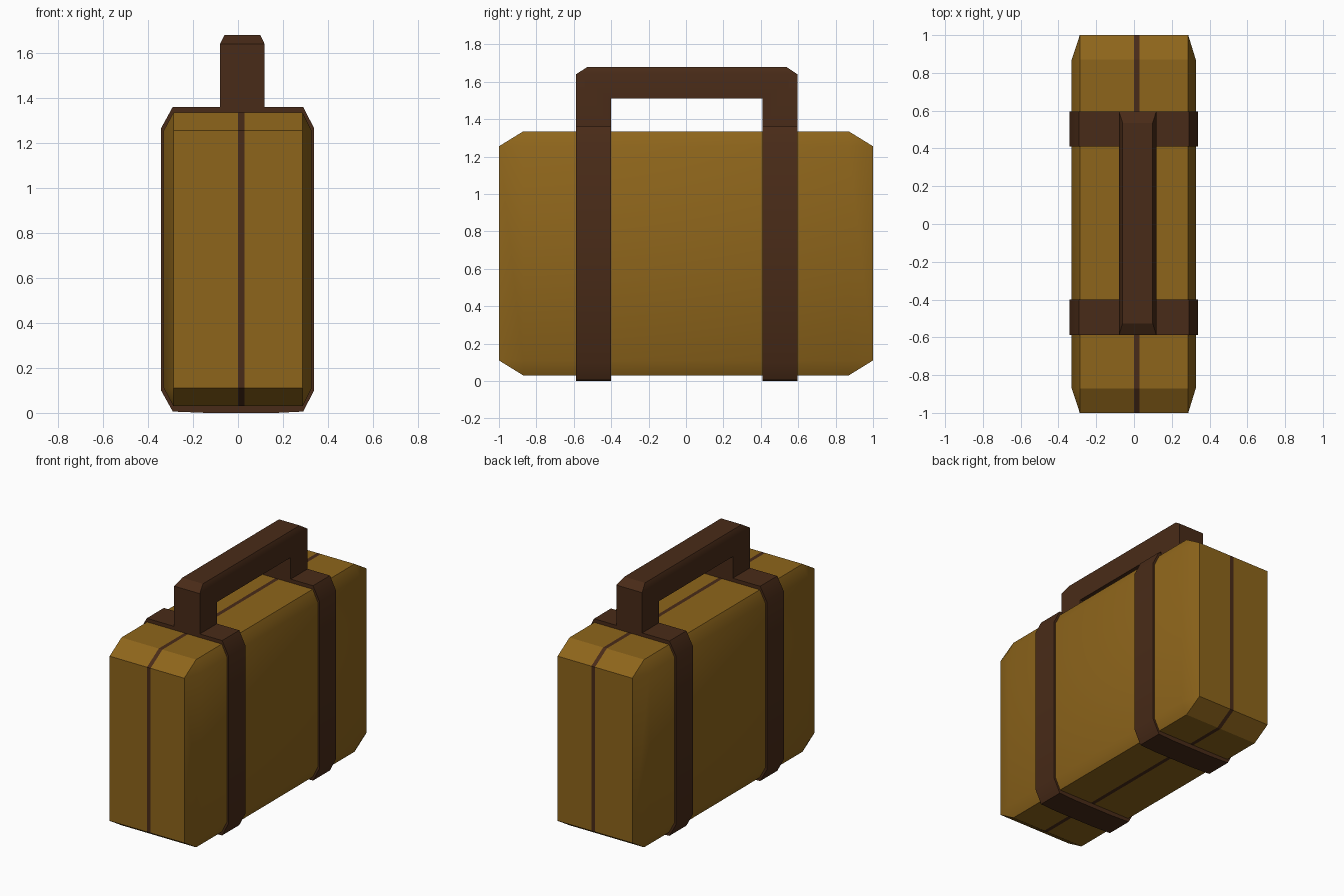
import bpy, bmesh, math

if "Cube" in bpy.data.objects:
    bpy.data.objects.remove(bpy.data.objects["Cube"])


def material(name, rgb):
    m = bpy.data.materials.new(name)
    m.diffuse_color = (*rgb, 1)
    m.use_nodes = True
    m.node_tree.nodes["Principled BSDF"].inputs["Base Color"].default_value = m.diffuse_color
    return m


tan = material("tan_leather", (0.27, 0.13, 0.011))
brown = material("brown_leather", (0.066, 0.024, 0.009))


def finish(name, bm, *mats):
    bmesh.ops.recalc_face_normals(bm, faces=bm.faces)
    mesh = bpy.data.meshes.new(name)
    bm.to_mesh(mesh)
    bm.free()
    for m in mats:
        mesh.materials.append(m)
    ob = bpy.data.objects.new(name, mesh)
    bpy.context.collection.objects.link(ob)
    bpy.ops.object.select_all(action='DESELECT')
    ob.select_set(True)
    bpy.context.view_layer.objects.active = ob
    bpy.ops.object.shade_smooth_by_angle(angle=math.radians(30))


def loft(bm, rings):
    """Skin a list of equal-length point rings, without caps."""
    rows = [[bm.verts.new(p) for p in r] for r in rings]
    for a, b in zip(rows, rows[1:]):
        for i in range(len(a)):
            j = (i + 1) % len(a)
            bm.faces.new((a[i], a[j], b[j], b[i]))
    return rows


# Case: octagonal outline across x, with a flush dark seam strip
Y, YI, Z0, Z0I, Z1I, Z1 = 1.0, 0.87, 0.03, 0.11, 1.255, 1.335
outline = [(-Y, Z0I), (-YI, Z0), (YI, Z0), (Y, Z0I),
           (Y, Z1I), (YI, Z1), (-YI, Z1), (-Y, Z1I)]
bm = bmesh.new()
rows = loft(bm, [[(x, y, z) for y, z in outline] for x in (-0.287, 0, 0.028, 0.287)])
for f in bm.faces:
    if abs(f.calc_center_median().x - 0.014) < 0.01:
        f.material_index = 1
# Raised side panels with shallow chamfers all round
for ring, x in ((rows[0], -0.33), (rows[-1], 0.327)):
    p = [bm.verts.new((x, y, z)) for y, z in
         ((-YI, Z0I), (YI, Z0I), (YI, Z1I), (-YI, Z1I))]
    bm.faces.new(p)
    for k in range(4):
        a, b, c = (ring[(2 * k + i) % 8] for i in range(3))
        bm.faces.new((a, b, p[k]))
        bm.faces.new((b, c, p[(k + 1) % 4], p[k]))
finish("case", bm, tan, brown)

# Straps: chamfered bands around the case
band = [(-0.14, 0), (0.17, 0), (0.29, 0.006), (0.338, 0.1), (0.338, 1.265),
        (0.29, 1.36), (-0.29, 1.36), (-0.342, 1.265), (-0.342, 0.1), (-0.29, 0.006)]
for name, y0, y1 in (("front_strap", -0.588, -0.4), ("back_strap", 0.41, 0.596)):
    bm = bmesh.new()
    for r in loft(bm, [[(x, y, z) for x, z in band] for y in (y0, y1)]):
        bm.faces.new(r)
    finish(name, bm, brown)

# Handle: arch extruded across x, then a tapered top
arch = [(-0.588, 1.35), (-0.588, 1.64), (0.596, 1.64), (0.596, 1.35),
        (0.41, 1.35), (0.41, 1.51), (-0.4, 1.51), (-0.4, 1.35)]
bm = bmesh.new()
for r in loft(bm, [[(x, y, z) for y, z in arch] for x in (-0.08, 0.118)]):
    bm.faces.new(r)
bmesh.ops.recalc_face_normals(bm, faces=bm.faces)
top = max(bm.faces, key=lambda f: f.calc_center_median().z)
bmesh.ops.delete(bm, geom=[top], context='FACES_ONLY')
rim = [v for v in bm.verts if v.co.z > 1.6]
ring = [e for e in bm.edges if all(v in rim for v in e.verts)]
new = bmesh.ops.extrude_edge_only(bm, edges=ring)["geom"]
cap = [g for g in new if isinstance(g, bmesh.types.BMVert)]
for v in cap:
    v.co = (0.099 if v.co.x > 0 else -0.06, 0.536 if v.co.y > 0 else -0.526, 1.68)
bmesh.ops.contextual_create(bm, geom=cap)
finish("handle", bm, brown)
